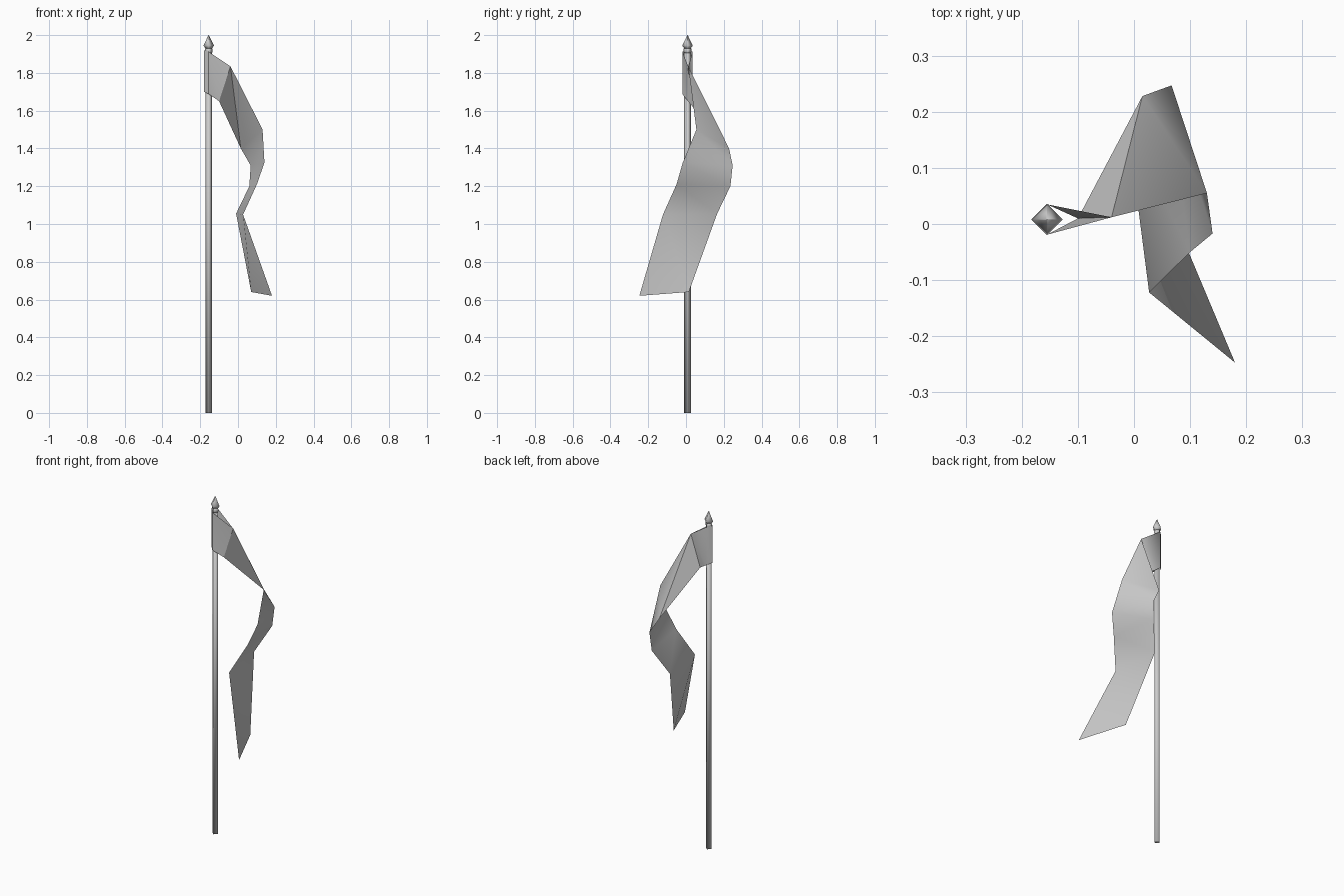
import bpy
import bmesh
from math import cos, sin, pi

if "Cube" in bpy.data.objects:
    bpy.data.objects.remove(bpy.data.objects["Cube"], do_unlink=True)

# One plain grey for everything
grey = bpy.data.materials.new("plain grey")
grey.use_nodes = True
colour = (0.6, 0.6, 0.6, 1)
grey.diffuse_color = colour
grey.node_tree.nodes["Principled BSDF"].inputs["Base Color"].default_value = colour

PX, PY = -0.155, 0.008   # pole axis
SIDES = 4


def finish(bm, name, angle):
    mesh = bpy.data.meshes.new(name)
    bm.to_mesh(mesh)
    bm.free()
    mesh.materials.append(grey)
    obj = bpy.data.objects.new(name, mesh)
    bpy.context.collection.objects.link(obj)
    bpy.ops.object.select_all(action="DESELECT")
    obj.select_set(True)
    bpy.context.view_layer.objects.active = obj
    bpy.ops.object.shade_smooth_by_angle(angle=angle)


def turned(name, profile):
    """Four-sided turning around the pole axis from (radius, z) pairs."""
    bm = bmesh.new()
    rings = [[bm.verts.new((PX + r * cos(2 * pi * i / SIDES),
                            PY + r * sin(2 * pi * i / SIDES), z))
              for i in range(SIDES)] for r, z in profile]
    for low, high in zip(rings, rings[1:]):
        for i in range(SIDES):
            j = (i + 1) % SIDES
            bm.faces.new((low[i], low[j], high[j], high[i]))
    bm.faces.new(rings[0][::-1])
    bm.faces.new(rings[-1])
    bmesh.ops.remove_doubles(bm, verts=bm.verts, dist=0.0001)
    finish(bm, name, pi * 0.52)


turned("pole", [(0.018, 0), (0.018, 1.91)])
turned("collar", [(0.018, 1.905), (0.02, 1.912), (0.02, 1.928), (0.014, 1.932)])
turned("finial", [(0.014, 1.925), (0.028, 1.945), (0.001, 2.0)])

# Hem around the pole: (x, y, top z, bottom z)
hem = [(PX, PY - 0.027, 1.912, 1.688),
       (PX - 0.026, PY, 1.92, 1.70),
       (PX, PY + 0.027, 1.912, 1.688)]

# Banner cross-sections: upper edge point, lower edge point
banner = [((-0.04, 0.012, 1.835), (-0.10, 0.010, 1.65)),
          ((0.13, 0.055, 1.50), (0.015, 0.228, 1.40)),
          ((0.14, -0.017, 1.325), (0.067, 0.247, 1.31)),
          ((0.10, -0.05, 1.21), (0.06, 0.235, 1.20)),
          ((0.027, -0.122, 1.05), (-0.01, 0.165, 1.055)),
          ((0.18, -0.247, 0.62), (0.07, 0.015, 0.64))]

bm = bmesh.new()
cloth = [[bm.verts.new(p) for p in pair] for pair in banner]
loop = [[bm.verts.new((x, y, z)) for z in (top, bottom)] for x, y, top, bottom in hem]


def strip(sections):
    for (a, b), (c, d) in zip(sections, sections[1:]):
        bm.faces.new((a, b, d))
        bm.faces.new((a, d, c))


strip(cloth)
strip([cloth[0]] + loop[::-1] + [cloth[0]])
finish(bm, "banner", pi / 3)
